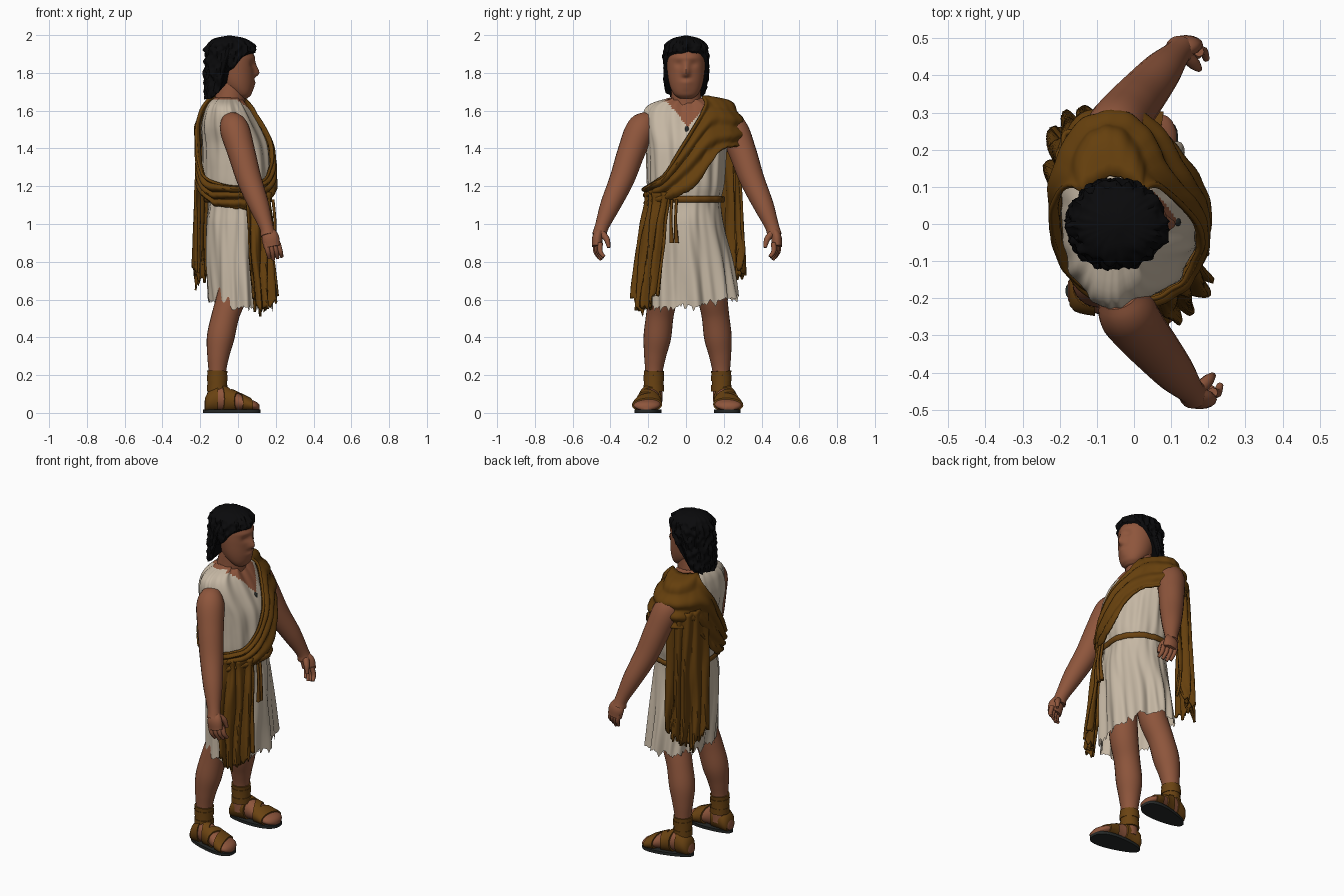
import bpy, bmesh, math
from math import sin, cos, pi, radians, exp
from mathutils import Vector, noise

if "Cube" in bpy.data.objects:
    bpy.data.objects.remove(bpy.data.objects["Cube"])


def material(name, rgb):
    m = bpy.data.materials.new(name)
    m.use_nodes = True
    m.diffuse_color = (*rgb, 1)
    bsdf = m.node_tree.nodes["Principled BSDF"]
    bsdf.inputs["Base Color"].default_value = (*rgb, 1)
    bsdf.inputs["Roughness"].default_value = 0.9
    return m


SKIN = material("skin", (0.27, 0.092, 0.045))
LINEN = material("linen", (0.56, 0.475, 0.37))
WOOL = material("brown wool", (0.13, 0.05, 0.004))
LEATHER = material("leather", (0.145, 0.056, 0.006))
HAIR = material("black hair", (0.003, 0.003, 0.0035))
SOLE = material("dark sole", (0.018, 0.021, 0.02))


def curve(table, t):
    """Smooth interpolation of rows keyed by their first column."""
    t = min(max(t, table[0][0]), table[-1][0])
    i = max(k for k in range(len(table) - 1) if table[k][0] <= t)
    a, b = table[i], table[i + 1]
    p, n = table[max(i - 1, 0)], table[min(i + 2, len(table) - 1)]
    h = b[0] - a[0]
    s = (t - a[0]) / h
    out = []
    for k in range(1, len(a)):
        m0 = (b[k] - p[k]) / (b[0] - p[0]) * h
        m1 = (n[k] - a[k]) / (n[0] - a[0]) * h
        out.append(a[k] * (2*s**3 - 3*s*s + 1) + m0 * (s**3 - 2*s*s + s)
                   + b[k] * (3*s*s - 2*s**3) + m1 * (s**3 - s*s))
    return out


def grid(name, f, nu, nv, mats, closed=True, caps=False, thick=0, rule=None):
    """Surface from f(u, v); u runs around, v runs along."""
    bm = bmesh.new()
    cols = nu if closed else nu + 1
    rows = [[bm.verts.new(f(i / nu, j / nv)) for i in range(cols)] for j in range(nv + 1)]
    for j in range(nv):
        for i in range(nu):
            k = (i + 1) % cols
            bm.faces.new((rows[j][i], rows[j][k], rows[j + 1][k], rows[j + 1][i]))
    if caps:
        bm.faces.new(rows[0])
        bm.faces.new(rows[-1])
    bmesh.ops.recalc_face_normals(bm, faces=bm.faces)
    if rule:
        for face in bm.faces:
            face.material_index = rule(face.calc_center_median())
    me = bpy.data.meshes.new(name)
    bm.to_mesh(me)
    bm.free()
    for m in mats:
        me.materials.append(m)
    ob = bpy.data.objects.new(name, me)
    bpy.context.collection.objects.link(ob)
    if thick:
        mod = ob.modifiers.new("thickness", "SOLIDIFY")
        mod.thickness, mod.offset = thick, 0
    bpy.ops.object.select_all(action="DESELECT")
    ob.select_set(True)
    bpy.context.view_layer.objects.active = ob
    bpy.ops.object.shade_smooth_by_angle(angle=radians(50))


def tube(name, pts, mat, side=1, flat=1, nu=16, shift=(0, 0), grow=0, span=(0, 1)):
    """Limb along points (x, y, z, radius); flat scales its width in y."""
    table = [(i, *p) for i, p in enumerate(pts)]
    last = len(pts) - 1

    def f(u, v):
        t = (span[0] + (span[1] - span[0]) * v) * last
        x, y, z, r = curve(table, t)
        d = Vector(curve(table, t + 0.05)[:3]) - Vector(curve(table, t - 0.05)[:3])
        d.normalize()
        a = (Vector((0, 1, 0)) - d * d.y).normalized()
        p = Vector((x, y, z)) + (a * cos(u*2*pi) * flat + d.cross(a) * sin(u*2*pi)) * (r + grow)
        return (p.x + shift[0], p.y * side + shift[1], p.z)
    grid(name, f, nu, max(4, 6 * last), [mat], caps=True)


def jag(t):
    return noise.noise(Vector((t * 9, 0.3, 1))) * 0.05 + noise.noise(Vector((t * 30, 2, 0))) * 0.03


# Clothed body: height, centre x, centre y, half depth, half width
BODY = [(0.55, 0.01, 0.03, 0.16, 0.25), (0.8, 0, 0.015, 0.165, 0.225),
        (1.0, 0, 0, 0.17, 0.197), (1.12, 0, 0, 0.162, 0.183),
        (1.2, -0.005, 0, 0.18, 0.198), (1.3, -0.01, 0, 0.18, 0.205),
        (1.42, -0.02, 0, 0.172, 0.212), (1.52, -0.045, 0, 0.152, 0.23),
        (1.6, -0.058, 0, 0.12, 0.222), (1.64, -0.06, 0, 0.095, 0.18),
        (1.67, -0.055, 0, 0.065, 0.08)]


def body(a, z, off=0.0, folds=1):
    cx, cy, rx, ry = curve(BODY, z)
    skirt = min(max((1.1 - z) / 0.5, 0), 1)
    off += folds * (skirt * (0.012 * sin(9 * a + 1) + 0.007 * sin(17 * a))
                    + 0.014 * noise.noise(Vector((cos(a) * 5, sin(a) * 5, z * 3))))
    return Vector((cx + (rx + off) * cos(a), cy + (ry + off) * sin(a), z))


def tunic_point(u, v):
    a = u * 2 * pi
    low = 0.58 + 0.75 * jag(cos(a) + 2 * sin(a)) - 0.03 * sin(a + 2.6)
    return body(a, low + (1.67 - low) * v)


def neckline(c):
    return 1 if c.z > 1.66 or (c.x > -0.03 and c.z > 1.515 + 1.2 * abs(c.y - 0.01)) else 0


grid("tunic", tunic_point, 160, 110, [LINEN, SKIN], rule=neckline)
grid("belt", lambda u, v: body(u*2*pi, 1.13 + 0.017 * cos(v*2*pi), 0.012 + 0.01 * sin(v*2*pi)),
     64, 8, [LEATHER])
for k, y in enumerate((-0.075, -0.05)):
    tube(f"belt_cord_{k + 1}", [(0.185, y, 1.13, 0.008), (0.195, y - 0.005, 1.02, 0.008),
                                (0.19, y, 0.9, 0.012)], LEATHER, nu=8)
tube("pendant", [(0.1, 0.005, 1.52, 0.006), (0.113, 0.005, 1.5, 0.013), (0.123, 0.005, 1.475, 0.005)],
     SOLE, nu=8)

# Shawl: lower and upper edge against sideways position around the body
EDGES = [(-1, 1.08, 1.2), (-0.5, 1.12, 1.27), (0, 1.17, 1.45), (0.3, 1.23, 1.58),
         (0.55, 1.33, 1.655), (0.8, 1.4, 1.664), (1, 1.41, 1.664)]


def shawl_point(u, v):
    a = u * 2 * pi
    s = sin(a)
    lo, hi = curve(EDGES, s)
    z = lo + (hi - lo) * v + 0.2 * jag(u * 3) * (1 - v)
    fold = 0.009 * sin(v * 20 + 2 * s + 3 * noise.noise(Vector((cos(a), s, v))))
    drop = min(1, (1.68 - z) / 0.22)
    # Cloth stands off over the shoulder and towards its rear corner
    off = 0.022 + fold + drop * (0.055 * max(s, 0) ** 4 + 0.035 * max(cos(a - 2.2), 0) ** 8)
    p = body(a, z, off, 0.5)
    p.z += (0.004 + 0.7 * fold) * (z > 1.6)
    return p


grid("shawl", shawl_point, 120, 36, [WOOL], thick=0.014)


def front_drape_point(u, v):
    a = radians(-78 + 53 * u + v * (5 - 13 * u))
    z = 1.17 - v * (0.57 + 1.3 * jag(u * 2 + 5) + 0.06 * sin(u * 4))
    fold = sin(u * 24 + 2 * v + 3 * noise.noise(Vector((u * 3, v * 2, 4))))
    return body(a, z, 0.025 + 0.042 * v + (0.007 + 0.014 * v) * fold, 0.3)


# Plan of the cloth hanging behind the shoulder: x and y across its width
BACK_PLAN = [(0, -0.07, 0.29), (0.35, -0.16, 0.285), (0.65, -0.21, 0.235), (1, -0.225, 0.1)]


def back_drape_point(u, v):
    x, y = curve(BACK_PLAN, u)
    z = 1.5 - v * (0.71 + 0.08 * sin(u * 3) + 1.4 * jag(u * 2 + 9))
    fold = sin(u * 26 + 3 * v + 3 * noise.noise(Vector((u * 3, v * 2, 7))))
    scale = 0.92 + 0.09 * v + (0.02 + 0.05 * v) * fold
    return (x * scale, y * scale, z)


grid("front_drape", front_drape_point, 56, 34, [WOOL], closed=False, thick=0.014)
grid("back_drape", back_drape_point, 56, 34, [WOOL], closed=False, thick=0.014)

# Head and neck: height, centre x, half depth, half width
HEAD = [(1.665, 0.025, 0.025, 0.035), (1.685, 0.02, 0.05, 0.062), (1.73, 0.0, 0.082, 0.085),
        (1.8, -0.015, 0.1, 0.098), (1.88, -0.03, 0.114, 0.102), (1.95, -0.04, 0.1, 0.09),
        (1.98, -0.04, 0.05, 0.05)]
# Profile of the face's middle: nose and lips standing out from the head
PROFILE = [(1.7, 0), (1.735, 0.006), (1.75, 0.008), (1.772, 0.002), (1.785, 0.018), (1.802, 0.028),
           (1.84, 0.012), (1.87, 0.002), (1.9, 0)]


def head_point(u, v):
    z = 1.665 + 0.315 * v
    cx, rx, ry = curve(HEAD, z)
    a = u * 2 * pi
    s = sin(a)
    # Shallow eye sockets, brow ridge, nose and lips
    push = 0.006 * exp(-((z - 1.88) / 0.015)**2)
    push -= 0.009 * exp(-((z - 1.845) / 0.018)**2 - ((abs(s) - 0.4) / 0.22)**2)
    push += curve(PROFILE, z)[0] * exp(-(s / (0.2 if z > 1.775 else 0.35))**2)
    return (cx + (rx + push * max(cos(a), 0)) * cos(a), ry * s, z)


grid("head", head_point, 72, 60, [SKIN], caps=True)
tube("neck", [(-0.055, 0, 1.57, 0.11), (-0.045, 0, 1.64, 0.084), (-0.03, 0, 1.74, 0.076)], SKIN, nu=24)

# Hair: same columns as the head; its lower edge follows the angle from the face
LOCKS = [(1.66, -0.07, 0.108, 0.104), (1.75, -0.058, 0.12, 0.116), (1.85, -0.045, 0.128, 0.118),
         (1.92, -0.04, 0.132, 0.115), (1.96, -0.04, 0.114, 0.099), (1.985, -0.045, 0.075, 0.065),
         (1.997, -0.045, 0.012, 0.012)]
HAIRLINE = [(0, 1.912), (0.9, 1.905), (1.2, 1.86), (1.45, 1.82), (1.65, 1.83), (1.85, 1.7), (pi, 1.66)]


def hair_point(u, v):
    a = u * 2 * pi
    low = curve(HAIRLINE, min(a, 2*pi - a))[0] + 0.3 * jag(cos(a) * 2 + sin(a))
    z = low + (1.997 - low) * v
    cx, rx, ry = curve(LOCKS, z)
    n = noise.noise(Vector((cos(a) * 7, sin(a) * 7, z * 32)))
    n = 0.018 * n * min(1, (2.0 - z) / 0.05)
    return (cx + (rx + n) * cos(a), (ry + n) * sin(a), z)


grid("hair", hair_point, 96, 48, [HAIR], caps=True)

# Limbs, mirrored across the body
ARM = [(-0.04, 0.19, 1.55, 0.055), (-0.018, 0.24, 1.5, 0.078), (0.018, 0.29, 1.38, 0.073),
       (0.058, 0.338, 1.24, 0.066), (0.11, 0.4, 1.1, 0.054), (0.15, 0.446, 0.985, 0.037),
       (0.16, 0.458, 0.94, 0.04)]
LEG = [(0, 0.1, 0.85, 0.08), (-0.025, 0.118, 0.65, 0.08), (-0.065, 0.138, 0.52, 0.073),
       (-0.092, 0.152, 0.4, 0.073), (-0.105, 0.164, 0.3, 0.058), (-0.11, 0.17, 0.2, 0.045),
       (-0.11, 0.17, 0.06, 0.045)]
# Foot: position along x, half width, height
FOOT = [(-0.178, 0.025, 0.05), (-0.16, 0.045, 0.09), (-0.1, 0.052, 0.13), (-0.04, 0.056, 0.11),
        (0.02, 0.066, 0.083), (0.07, 0.071, 0.058), (0.1, 0.054, 0.045), (0.115, 0.02, 0.03)]


def foot_centre(x):
    return 0.18 + (x + 0.18) * 0.11


def foot_band(name, side, x0, x1, lean, grow, mat, dy, nv):
    def f(u, v):
        a = u * 2 * pi
        x = x0 + (x1 - x0) * v + lean * cos(a)
        hw, h = curve(FOOT, x)
        return (x, side * (foot_centre(x) + (hw + grow) * cos(a)) + dy,
                0.012 + max(0, h / 2 * (1 + sin(a)) + grow * sin(a)))
    grid(name, f, 24, nv, [mat], caps=True)


for label, side in (("left", 1), ("right", -1)):
    left = side == 1
    arm_shift = (-0.037 if left else 0, 0.01 if left else 0)
    tube(label + "_arm", ARM, SKIN, side, nu=20, shift=arm_shift)
    tube(label + "_palm", [(0.155, 0.45, 0.97, 0.03), (0.17, 0.468, 0.93, 0.046), (0.18, 0.472, 0.88, 0.044)],
         SKIN, side, flat=0.6, shift=arm_shift)
    for k in range(4):
        x = 0.146 + 0.022 * k
        y = 0.478 - 0.008 * k
        tube(f"{label}_finger_{k + 1}", [(x, y, 0.9, 0.014), (x + 0.012, y, 0.855, 0.013),
                                         (x + 0.02, y - 0.02, 0.81 + 0.008 * abs(k - 1), 0.009)],
             SKIN, side, nu=8, shift=arm_shift)
    tube(label + "_thumb", [(0.175, 0.445, 0.95, 0.02), (0.2, 0.42, 0.92, 0.016), (0.212, 0.408, 0.875, 0.009)],
         SKIN, side, nu=8, shift=arm_shift)

    dy = 0.017 if left else 0
    tube(label + "_leg", LEG, SKIN, side, nu=24, shift=(0, dy))
    foot_band(label + "_foot", side, -0.178, 0.115, 0, 0, SKIN, dy, 24)
    for k, (x0, x1, lean) in enumerate(((-0.174, -0.105, 0), (-0.09, -0.05, 0.02), (-0.03, 0.005, -0.025),
                                        (0.015, 0.068, 0.012))):
        foot_band(f"{label}_sandal_strap_{k + 1}", side, x0, x1, lean, 0.008, LEATHER, dy, 5)
    for k in range(4):
        t = 0.8 + 0.033 * k
        tube(f"{label}_ankle_wrap_{k + 1}", LEG, LEATHER, side, nu=24, shift=(0, dy),
             grow=0.007 + 0.003 * (k % 2), span=(t, t + 0.04))

    def sole_point(u, v):
        a = u * 2 * pi
        x = -0.033 + 0.152 * cos(a)
        w = 0.066 + 0.02 * cos(a)
        return (x, side * (foot_centre(x) + w * math.copysign(abs(sin(a)) ** 0.75, sin(a))) + dy, 0.017 * v)
    grid(label + "_sole", sole_point, 40, 1, [SOLE], caps=True)
